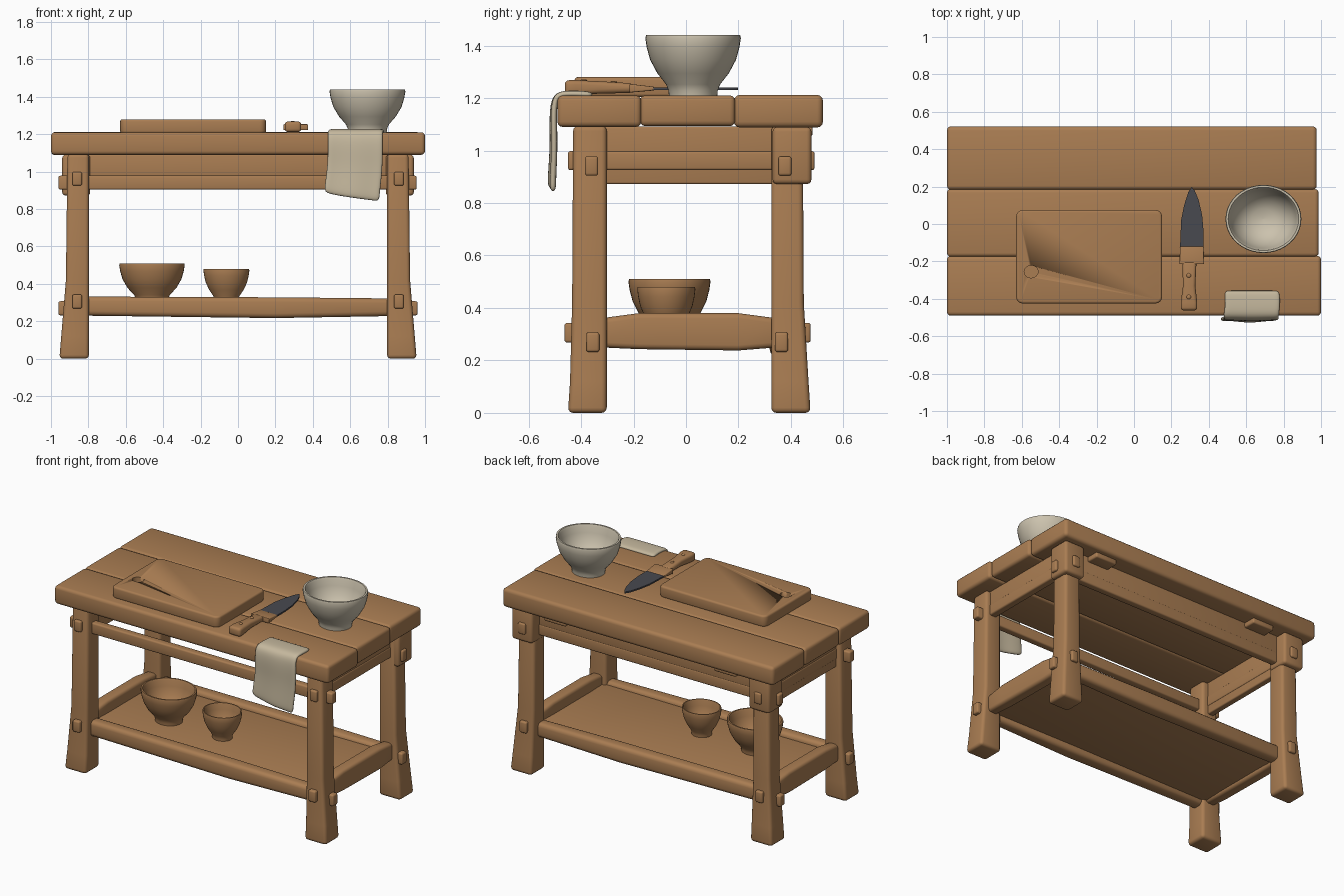
import bpy, bmesh, math

if "Cube" in bpy.data.objects:
    bpy.data.objects.remove(bpy.data.objects["Cube"])


def material(name, rgb):
    m = bpy.data.materials.new(name)
    m.diffuse_color = (*rgb, 1)
    m.use_nodes = True
    m.node_tree.nodes["Principled BSDF"].inputs["Base Color"].default_value = m.diffuse_color
    return m


WOOD = material("warm wood", (0.40, 0.205, 0.085))
CERAMIC = material("cream ceramic", (0.60, 0.54, 0.42))
CLOTH = material("linen cloth", (0.56, 0.48, 0.34))
STEEL = material("dark steel", (0.065, 0.067, 0.08))


def finish(bm, name, mat, angle=40):
    bmesh.ops.recalc_face_normals(bm, faces=bm.faces)
    me = bpy.data.meshes.new(name)
    bm.to_mesh(me)
    bm.free()
    me.materials.append(mat)
    ob = bpy.data.objects.new(name, me)
    bpy.context.collection.objects.link(ob)
    bpy.ops.object.select_all(action='DESELECT')
    ob.select_set(True)
    bpy.context.view_layer.objects.active = ob
    bpy.ops.object.shade_smooth_by_angle(angle=math.radians(angle))
    return ob


def round_edges(bm, width, segs=3):
    edges = [e for e in bm.edges if e.calc_face_angle(0) > math.radians(35)]
    bmesh.ops.bevel(bm, geom=edges, offset=width, segments=segs, profile=0.5,
                    affect='EDGES', clamp_overlap=True)


def loft(name, axis, sections, bevel=0.012, mat=WOOD, corner=0):
    """Rectangular sections (t, a0, a1, b0, b1) joined along an axis."""
    bm = bmesh.new()
    place = {'x': lambda t, a, b: (t, a, b), 'y': lambda t, a, b: (a, t, b),
             'z': lambda t, a, b: (a, b, t)}[axis]
    rings = [[bm.verts.new(place(t, a, b)) for a, b in
              ((a0, b0), (a1, b0), (a1, b1), (a0, b1))]
             for t, a0, a1, b0, b1 in sections]
    for r, s in zip(rings, rings[1:]):
        for i in range(4):
            j = (i + 1) % 4
            bm.faces.new((r[i], r[j], s[j], s[i]))
    bm.faces.new(rings[0])
    bm.faces.new(rings[-1])
    bmesh.ops.recalc_face_normals(bm, faces=bm.faces)
    if corner:
        long_edges = [e for e in bm.edges if abs(e.verts[0].co.z - e.verts[1].co.z) > 0.01]
        bmesh.ops.bevel(bm, geom=long_edges, offset=corner, segments=4, profile=0.5,
                        affect='EDGES')
    round_edges(bm, bevel)
    return finish(bm, name, mat)


def box(name, x0, x1, y0, y1, z0, z1, bevel=0.012, mat=WOOD, corner=0):
    return loft(name, 'z', [(z0, x0, x1, y0, y1), (z1, x0, x1, y0, y1)], bevel, mat, corner)


def lathe(name, cx, cy, rx, ry, profile, mat, n=40):
    """Spin (radius factor, z) points, scaled to an ellipse."""
    bm = bmesh.new()
    rings = []
    for r, z in profile:
        rings.append([bm.verts.new((cx + rx * r * math.cos(2 * math.pi * i / n),
                                    cy + ry * r * math.sin(2 * math.pi * i / n), z))
                      for i in range(n)])
    for r, s in zip(rings, rings[1:]):
        for i in range(n):
            bm.faces.new((r[i], r[(i + 1) % n], s[(i + 1) % n], s[i]))
    bm.faces.new(rings[0])
    bm.faces.new(rings[-1])
    return finish(bm, name, mat, 50)


# Table top: three thick planks
box("front_plank", -1, 1, -0.49, -0.171, 1.09, 1.21, 0.02)
box("middle_plank", -1, 0.987, -0.175, 0.187, 1.093, 1.21, 0.02)
box("back_plank", -1, 0.977, 0.183, 0.522, 1.088, 1.212, 0.022)

# Legs with flared feet, back legs with top collars
for sx, side in ((-1, "left"), (1, "right")):
    for sy, end in ((-1, "front"), (1, "back")):
        out = 0.43 if sy < 0 else 0.445
        inn = 0.302 if sy < 0 else 0.325
        foot = 0.45 if sy < 0 else 0.475
        secs = []
        for z, fx, fy in ((0, 0.955, foot), (0.12, 0.945, foot - 0.008),
                          (0.42, 0.92, out + 0.004), (1.095, 0.912, out)):
            secs.append((z, *sorted((sx * 0.797, sx * fx)), *sorted((sy * inn, sy * fy))))
        loft(f"{end}_{side}_leg", 'z', secs, 0.02)
    box(f"{side}_leg_collar", *sorted((sx * 0.79, sx * 0.94)), 0.33, 0.478, 0.872, 1.09, 0.018)

# Long rails with tenons poking through the legs
for end, yu, yl in (("front", -0.36, -0.355), ("back", 0.377, 0.364)):
    box(f"{end}_upper_rail", -0.96, 0.955, yu - 0.025, yu + 0.025, 0.904, 0.978, 0.01)
    box(f"{end}_lower_tenon", -0.96, 0.96, yl - 0.025, yl + 0.025, 0.232, 0.307, 0.01)
    loft(f"{end}_lower_rail", 'x',
         [(-0.82, yl - 0.04, yl + 0.04, 0.23, 0.332),
          (0.2, yl - 0.045, yl + 0.045, 0.217, 0.328),
          (0.82, yl - 0.04, yl + 0.04, 0.228, 0.322)], 0.025)

# Cross rails with tenons poking through the legs
for sx, side, low in ((-1, "left", 0.872), (1, "right", 0.93)):
    x = 0.86 * sx
    box(f"{side}_upper_tenon", x - 0.026, x + 0.026, -0.45, 0.49, 0.925, 0.998, 0.01)
    box(f"{side}_end_apron", x - 0.022, x + 0.022, -0.36, 0.38, low, 1.092, 0.008)
    box(f"{side}_lower_cross_tenon", x - 0.026, x + 0.026, -0.463, 0.475, 0.268, 0.343, 0.01)
    loft(f"{side}_lower_cross_rail", 'y',
         [(-0.33, x - 0.035, x + 0.035, 0.25, 0.36), (-0.18, x - 0.04, x + 0.04, 0.243, 0.38),
          (0.2, x - 0.04, x + 0.04, 0.238, 0.38), (0.35, x - 0.035, x + 0.035, 0.25, 0.36)], 0.02)

# Back apron with two cleats, and the lower shelf
box("back_apron", -0.82, 0.82, 0.36, 0.40, 0.96, 1.092, 0.008)
for x in (-0.62, 0.62):
    box("back_cleat", x - 0.08, x + 0.08, 0.39, 0.483, 1.055, 1.092, 0.01)
box("lower_shelf", -0.85, 0.85, -0.335, 0.345, 0.262, 0.302, 0.008)


# Bowls
def bowl_profile(z0, z1, foot):
    h = z1 - z0
    outer = [(foot, 0), (foot * 1.02, 0.1), (foot * 1.12, 0.2), (0.74, 0.38), (0.89, 0.6),
             (0.96, 0.8), (0.99, 0.95), (0.975, 1.0), (0.92, 1.0), (0.89, 0.95),
             (0.85, 0.78), (0.75, 0.56), (0.55, 0.35), (0.3, 0.24), (0.02, 0.21)]
    return [(r, z0 + t * h) for r, t in outer]


lathe("cream_bowl", 0.692, 0.027, 0.205, 0.184, bowl_profile(1.205, 1.44, 0.5), CERAMIC)
lathe("large_wooden_bowl", -0.46, -0.063, 0.177, 0.158, bowl_profile(0.298, 0.51, 0.48), WOOD)
lathe("small_wooden_bowl", -0.062, -0.075, 0.124, 0.112, bowl_profile(0.298, 0.48, 0.5), WOOD)

# Cutting board with a round recess
board = box("cutting_board", -0.63, 0.15, -0.425, 0.075, 1.205, 1.28, 0.012, WOOD, 0.035)
cutter = lathe("recess_cutter", -0.55, -0.255, 0.037, 0.033, [(1, 1.235), (1, 1.32)], WOOD, 24)
cutter.hide_render = True
cutter.hide_viewport = True
cut = board.modifiers.new("recess", 'BOOLEAN')
cut.object = cutter
cut.solver = 'EXACT'

# Knife: wooden handle, bolster, rivets and dark blade
loft("knife_handle", 'y',
     [(-0.462, 0.25, 0.338, 1.212, 1.268), (-0.42, 0.25, 0.338, 1.212, 1.268),
      (-0.33, 0.262, 0.328, 1.217, 1.264), (-0.2, 0.258, 0.334, 1.22, 1.256)], 0.016)
loft("knife_bolster", 'y',
     [(-0.215, 0.243, 0.375, 1.221, 1.254), (-0.12, 0.246, 0.372, 1.229, 1.243)], 0.005)
for y, z in ((-0.39, 1.268), (-0.275, 1.263)):
    lathe("handle_rivet", 0.293, y, 0.012, 0.012, [(1, z - 0.02), (1, z), (0.7, z + 0.003)], WOOD, 16)
bm = bmesh.new()
outline = [(0.246, -0.13), (0.372, -0.13), (0.372, -0.04), (0.364, 0.05), (0.345, 0.13),
           (0.325, 0.178), (0.308, 0.198), (0.29, 0.17), (0.268, 0.1), (0.252, 0.02)]
blade = bm.faces.new([bm.verts.new((x, y, 1.231)) for x, y in outline])
up = bmesh.ops.extrude_face_region(bm, geom=[blade])
for v in up["geom"]:
    if isinstance(v, bmesh.types.BMVert):
        v.co.z += 0.010
finish(bm, "knife_blade", STEEL)

# Towel draped over the front edge
path = [(-0.355, 1.212), (-0.40, 1.216), (-0.45, 1.217), (-0.485, 1.213), (-0.503, 1.19),
        (-0.507, 1.12), (-0.504, 1.04), (-0.507, 0.96), (-0.511, 0.9), (-0.511, 0.855)]
bm = bmesh.new()
rows = []
for i, (y, z) in enumerate(path):
    drop = max(0, (1.19 - z) / 0.335)
    row = []
    for j in range(9):
        u = j / 8
        x = 0.482 + 0.296 * u - 0.018 * drop + 0.004 * math.sin(i * 1.3)
        wave = 0.006 * math.sin(u * 8 + 0.5)
        row.append(bm.verts.new((x, y + wave * (0.3 + drop * 0.5) * (i > 3),
                                 z + drop * (0.035 - 0.05 * u ** 0.7))))
    rows.append(row)
for r, s in zip(rows, rows[1:]):
    for j in range(8):
        bm.faces.new((r[j], r[j + 1], s[j + 1], s[j]))
towel = finish(bm, "towel", CLOTH, 180)
thick = towel.modifiers.new("thickness", 'SOLIDIFY')
thick.thickness = 0.024
thick.offset = 0
sub = towel.modifiers.new("soft", 'SUBSURF')
sub.levels = sub.render_levels = 2
